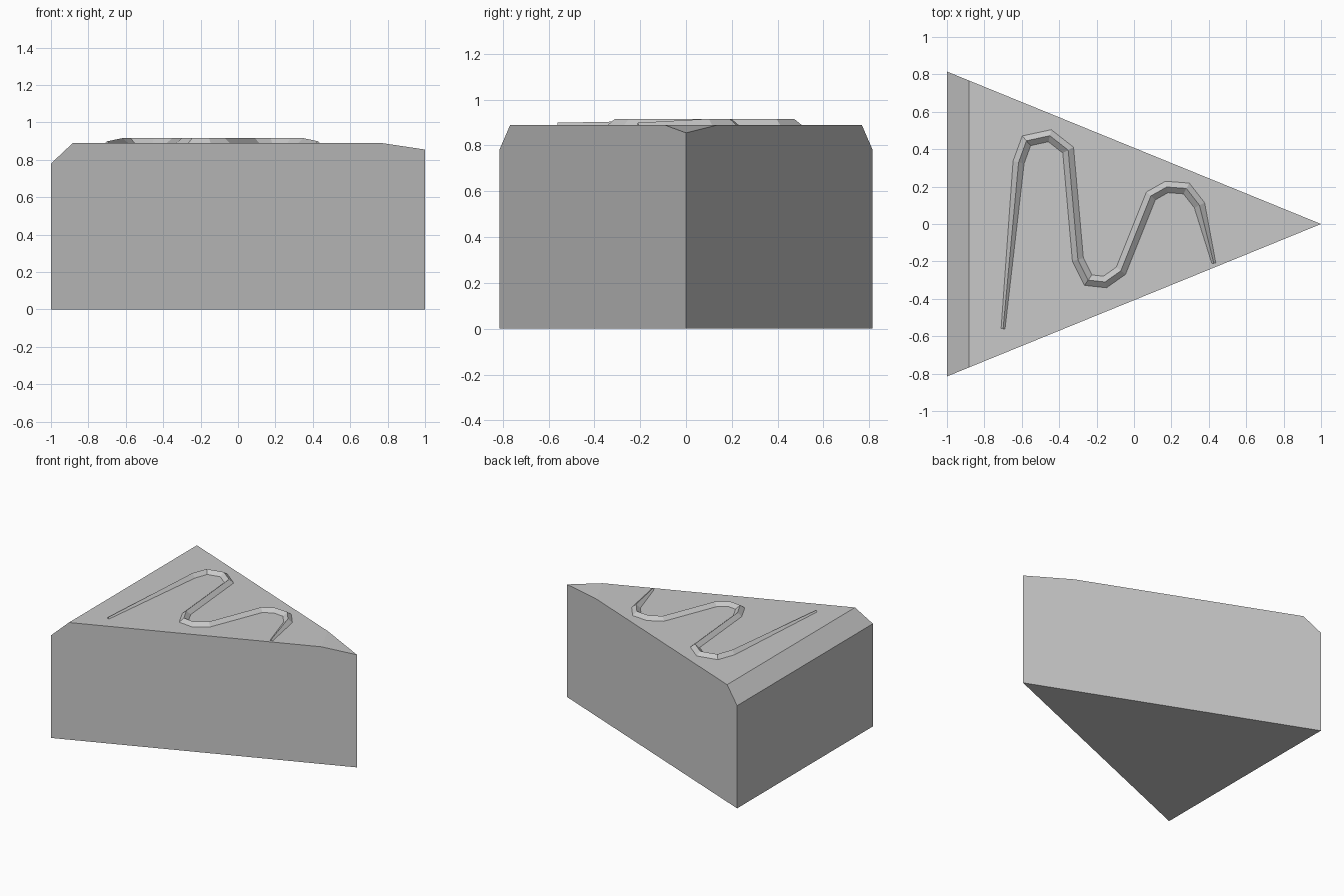
import bpy
import bmesh
from mathutils import Vector

cube = bpy.data.objects.get("Cube")
if cube:
    bpy.data.objects.remove(cube, do_unlink=True)

TOP = 0.89

grey = bpy.data.materials.new("plain_grey")
colour = (0.58, 0.58, 0.58, 1)
grey.diffuse_color = colour
grey.use_nodes = True
grey.node_tree.nodes["Principled BSDF"].inputs["Base Color"].default_value = colour


def finish(name, bm):
    bmesh.ops.recalc_face_normals(bm, faces=bm.faces)
    mesh = bpy.data.meshes.new(name)
    bm.to_mesh(mesh)
    bm.free()
    mesh.materials.append(grey)
    obj = bpy.data.objects.new(name, mesh)
    bpy.context.collection.objects.link(obj)
    return obj


def slice_off(bm, a, b, c):
    """Cut away everything above the plane through three points and cap it."""
    a, b, c = Vector(a), Vector(b), Vector(c)
    normal = (b - a).cross(c - a).normalized()
    if normal.z < 0:
        normal.negate()
    cut = bmesh.ops.bisect_plane(
        bm, geom=bm.verts[:] + bm.edges[:] + bm.faces[:], dist=1e-5,
        plane_co=a, plane_no=normal, clear_outer=True)
    rim = [e for e in bm.edges if e.is_boundary]
    bmesh.ops.holes_fill(bm, edges=rim, sides=0)


# Wedge slice: extruded triangle with a bevelled back edge and a dipped tip
bm = bmesh.new()
base = bm.faces.new([bm.verts.new(p) for p in
                     ((-1, -0.815, 0), (1, 0, 0), (-1, 0.815, 0))])
walls = bmesh.ops.extrude_face_region(bm, geom=[base], use_keep_orig=True)
bmesh.ops.translate(bm, vec=(0, 0, TOP),
                    verts=[g for g in walls["geom"] if isinstance(g, bmesh.types.BMVert)])
slice_off(bm, (-1, 0, 0.78), (-1, 1, 0.78), (-0.883, 0, TOP))
slice_off(bm, (0.767, -0.095, TOP), (0.656, 0.14, TOP), (1, 0, 0.855))
finish("wedge_slice", bm)

# Wavy ridge on top: diamond section swept along a path, thin at both ends
path = [Vector(p) for p in (
    (-0.70, -0.56), (-0.617, 0.33), (-0.575, 0.445), (-0.45, 0.472),
    (-0.352, 0.395), (-0.30, -0.19), (-0.245, -0.30), (-0.155, -0.31),
    (-0.07, -0.25), (0.09, 0.15), (0.175, 0.198), (0.28, 0.19),
    (0.35, 0.10), (0.427, -0.21))]
last = len(path) - 1
bm = bmesh.new()
rings = []
for i, p in enumerate(path):
    before = (p - path[i - 1]).normalized() if i else None
    after = (path[i + 1] - p).normalized() if i < last else None
    before, after = before or after, after or before
    along = (before + after).normalized()
    size = 0.35 if i in (0, last) else 1
    half = 0.03 * size / along.dot(after)
    side = Vector((-along.y, along.x, 0)) * half
    lift = Vector((0, 0, 0.026 * size))
    centre = Vector((p.x, p.y, TOP))
    rings.append([bm.verts.new(centre + d) for d in (side, lift, -side, -lift)])
for r, s in zip(rings, rings[1:]):
    for k in range(4):
        n = (k + 1) % 4
        bm.faces.new((r[k], r[n], s[n], s[k]))
bm.faces.new(rings[0])
bm.faces.new(rings[-1])
finish("wavy_ridge", bm)
